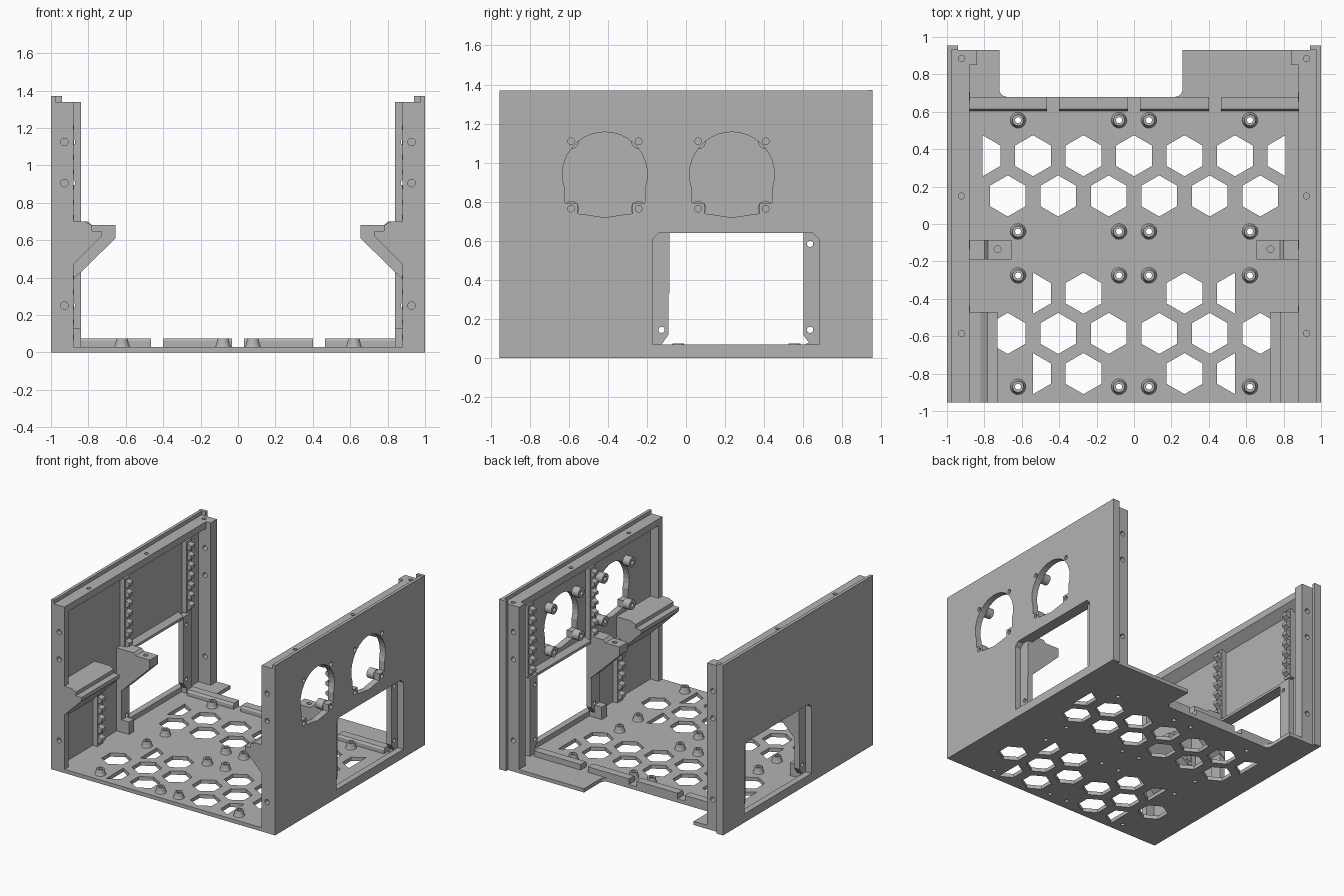
import bpy, bmesh, math
from mathutils import Matrix, Vector

cube = bpy.data.objects.get("Cube")
if cube:
    bpy.data.objects.remove(cube, do_unlink=True)

grey = bpy.data.materials.new("plain grey")
grey.use_nodes = True
grey.diffuse_color = (0.45, 0.45, 0.45, 1)
grey.node_tree.nodes["Principled BSDF"].inputs["Base Color"].default_value = (0.45, 0.45, 0.45, 1)


def prism(bm, pts, axis, lo, hi, side=1):
    """Extrude a 2D outline along an axis; side mirrors it across x."""
    def place(p, d):
        v = {"x": (d, p[0], p[1]), "y": (p[0], d, p[1]), "z": (p[0], p[1], d)}[axis]
        return Vector((v[0] * side, v[1], v[2]))
    part = bmesh.new()
    a = [part.verts.new(place(p, lo)) for p in pts]
    b = [part.verts.new(place(p, hi)) for p in pts]
    part.faces.new(a)
    part.faces.new(b)
    for i in range(len(pts)):
        j = (i + 1) % len(pts)
        part.faces.new((a[i], a[j], b[j], b[i]))
    bmesh.ops.recalc_face_normals(part, faces=part.faces)
    tmp = bpy.data.meshes.new("tmp")
    part.to_mesh(tmp)
    part.free()
    bm.from_mesh(tmp)
    bpy.data.meshes.remove(tmp)


def box(bm, x, y, z, side=1):
    prism(bm, [(x[0], y[0]), (x[1], y[0]), (x[1], y[1]), (x[0], y[1])], "z", *z, side)


def circle(u, v, r, n=20, start=0.0):
    return [(u + r * math.cos(start + math.tau * i / n),
             v + r * math.sin(start + math.tau * i / n)) for i in range(n)]


def finish(name, bm, cut=None):
    """Make an object from bm, cutting away the solids in cut."""
    me = bpy.data.meshes.new(name)
    bm.to_mesh(me)
    bm.free()
    ob = bpy.data.objects.new(name, me)
    bpy.context.collection.objects.link(ob)
    if cut:
        cme = bpy.data.meshes.new("cutter")
        cut.to_mesh(cme)
        cut.free()
        cutter = bpy.data.objects.new("cutter", cme)
        bpy.context.collection.objects.link(cutter)
        mod = ob.modifiers.new("cut", "BOOLEAN")
        mod.operation, mod.solver, mod.object = "DIFFERENCE", "EXACT", cutter
        mod.use_self = True
        bpy.context.view_layer.update()
        result = bpy.data.meshes.new_from_object(ob.evaluated_get(bpy.context.evaluated_depsgraph_get()))
        ob.modifiers.clear()
        ob.data = result
        bpy.data.objects.remove(cutter, do_unlink=True)
    ob.data.materials.clear()
    ob.data.materials.append(grey)
    return ob


FRONT, BACK, RAIL = -0.955, 0.93, 0.88

# floor plate with hexagon vents
bm, cut = bmesh.new(), bmesh.new()
notch = [(0.26, 0.93)]
notch += [(0.22 + 0.04 * math.cos(t), 0.72 + 0.04 * math.sin(t)) for t in [-math.pi / 8 * i for i in range(5)]]
notch += [(-0.68 - 0.04 * math.sin(t), 0.72 - 0.04 * math.cos(t)) for t in [math.pi / 8 * i for i in range(5)]]
notch += [(-0.72, 0.93)]
prism(bm, [(-0.95, FRONT), (0.95, FRONT), (0.95, BACK)] + notch + [(-0.95, BACK)], "z", 0, 0.03)
rows = [(0.365, (-0.54, -0.27, 0, 0.27, 0.54), 0.81),
        (0.15, (-0.675, -0.405, -0.135, 0.135, 0.405, 0.675), None),
        (-0.37, (-0.27, 0.27), 0.54),
        (-0.585, (-0.675, -0.405, -0.135, 0.135, 0.405, 0.675), None),
        (-0.8, (-0.27, 0.27), 0.54)]
for y, xs, half in rows:
    for x in xs:
        prism(cut, circle(x, y, 0.11, 6, math.pi / 6), "z", -0.1, 0.1)
    if half:
        for s in (-1, 1):
            outline = [(half, y + 0.11), (half - 0.095, y + 0.055), (half - 0.095, y - 0.055), (half, y - 0.11)]
            prism(cut, outline, "z", -0.1, 0.1, s)
posts = [(x, y) for x in (-0.62, -0.08, 0.08, 0.62) for y in (0.555, -0.04, -0.275, -0.87)]
for x, y in posts:
    prism(cut, circle(x, y, 0.016), "z", -0.1, 0.1)
finish("floor_plate", bm, cut)

# threaded standoffs: tapered rings
bm = bmesh.new()
for x, y in posts:
    rings = [[bm.verts.new((u, v, z)) for u, v in circle(x, y, r)]
             for r, z in ((0.042, 0.03), (0.036, 0.045), (0.03, 0.075), (0.016, 0.075), (0.016, 0.0))]
    for a, b in zip(rings, rings[1:]):
        for i in range(len(a)):
            j = (i + 1) % len(a)
            bm.faces.new((a[i], a[j], b[j], b[i]))
finish("standoffs", bm)

# raised rim along the rear edge of the floor
bm = bmesh.new()
for s in (-1, 1):
    for lo, hi in ((0.033, 0.40), (0.465, RAIL)):
        prism(bm, [(0.605, 0.03), (0.68, 0.03), (0.68, 0.075), (0.615, 0.075), (0.605, 0.06)], "x", lo, hi, s)
finish("rear_rim", bm)

for s, label in ((1, "left"), (-1, "right")):
    # side wall with its service opening
    bm, cut = bmesh.new(), bmesh.new()
    box(bm, (0.95, 1), (FRONT, BACK), (0, 1.34), s)
    recess = [(-0.17, 0.07), (0.68, 0.07), (0.68, 0.61), (0.65, 0.64), (-0.14, 0.64), (-0.17, 0.61)]
    prism(cut, recess, "x", 0.9, 1.1, s)
    fans = (-0.415, 0.235) if s > 0 else ()
    for y in fans:
        arc = [math.radians(-20 + 10 * i) for i in range(23)]
        outline = [(y + 0.217 * math.cos(t), 0.94 + 0.217 * math.sin(t)) for t in arc]
        lower = [(-0.205, 0.795), (-0.14, 0.795), (-0.14, 0.74), (-0.1, 0.735), (0, 0.72)]
        outline += [(y + u, v) for u, v in lower] + [(y - u, v) for u, v in lower[-2::-1]]
        prism(cut, outline, "x", 0.8, 1.1, s)
        for u in (-0.173, 0.173):
            for z in (0.765, 1.11):
                prism(cut, circle(y + u, z, 0.017), "x", 0.8, 1.1, s)
    finish(label + "_wall", bm, cut)

    # top lip and rear edge strip
    bm = bmesh.new()
    box(bm, (0.975, 1), (FRONT, BACK), (1.34, 1.37), s)
    box(bm, (0.94, 1), (BACK, 0.955), (0, 1.372), s)
    finish(label + "_edge_lip", bm)

    # bosses behind the fan screws
    if fans:
        bm, cut = bmesh.new(), bmesh.new()
        for y in fans:
            for u in (-0.173, 0.173):
                for z in (0.765, 1.11):
                    prism(bm, circle(y + u, z, 0.04), "x", 0.89, 0.95, s)
                    prism(cut, circle(y + u, z, 0.017), "x", 0.8, 1.1, s)
        finish("fan_bosses", bm, cut)

    # recessed jambs beside the opening
    bm, cut = bmesh.new(), bmesh.new()
    for lo, hi in ((-0.19, -0.09), (0.60, 0.70)):
        box(bm, (0.905, 0.95), (lo, hi), (0.03, 0.66), s)
    prism(cut, [(-0.125, 0.0), (-0.125, 0.07), (-0.09, 0.12), (0.6, 0.12), (0.635, 0.07), (0.635, 0.0)],
          "x", 0.8, 1.1, s)
    for y in (-0.125, 0.635):
        for z in (0.145, 0.585):
            prism(cut, circle(y, z, 0.016), "x", 0.8, 1.1, s)
    finish(label + "_opening_jambs", bm, cut)
    bm = bmesh.new()
    prism(bm, [(0.95, 0.64), (0.91, 0.64), (0.91, 0.66), (0.95, 0.69)], "y", -0.09, 0.60, s)
    finish(label + "_opening_header", bm)

    # front flange, top rail and rear post with screw holes
    bm, cut = bmesh.new(), bmesh.new()
    box(bm, (RAIL, 0.95), (FRONT, -0.905), (0.03, 1.285), s)
    for z in (0.25, 0.905, 1.125):
        prism(cut, circle(0.928, z, 0.02), "y", -1.1, -0.92, s)
    finish(label + "_front_flange", bm, cut)
    bm, cut = bmesh.new(), bmesh.new()
    prism(bm, [(0.95, 1.23), (RAIL, 1.285), (RAIL, 1.34), (0.95, 1.34)], "y", FRONT, 0.85, s)
    for y in (-0.585, 0.15):
        prism(cut, circle(0.922, y, 0.016), "z", 1.3, 1.4, s)
    finish(label + "_top_rail", bm, cut)
    bm, cut = bmesh.new(), bmesh.new()
    box(bm, (0.84, 0.95), (0.85, BACK), (0.03, 1.34), s)
    prism(cut, circle(0.922, 0.885, 0.016), "z", 1.3, 1.4, s)
    for z in (0.25, 0.905, 1.125):
        prism(cut, circle(0.89, z, 0.02), "y", 0.8, 1.0, s)
    finish(label + "_rear_post", bm, cut)

    # sloped front ledge
    bm = bmesh.new()
    prism(bm, [(0.95, 0.40), (RAIL, 0.47), (0.73, 0.62), (0.73, 0.65), (0.78, 0.65), (0.78, 0.68),
               (0.82, 0.70), (0.95, 0.70)], "y", FRONT, -0.47, s)
    finish(label + "_ledge", bm)

    # middle support bracket and its foot
    bm, cut = bmesh.new(), bmesh.new()
    prism(bm, [(0.95, 0.33), (RAIL, 0.39), (0.655, 0.61), (0.655, 0.68), (0.78, 0.68), (0.80, 0.70), (0.95, 0.70)],
          "y", -0.19, -0.085, s)
    prism(cut, circle(0.73, -0.135, 0.018), "z", 0.62, 0.8, s)
    finish(label + "_bracket", bm, cut)
    bm = bmesh.new()
    box(bm, (0.84, 0.905), (-0.19, -0.125), (0.03, 0.13), s)
    finish(label + "_bracket_foot", bm)

    # toothed mounting strips
    bm = bmesh.new()
    for y, z0, n in ((-0.11, 0.71, 7), (0.68, 0.71, 7), (-0.46, 0.07, 6)):
        box(bm, (0.91, 0.95), (y - 0.035, y + 0.035), (z0 - 0.04, z0 + 0.08 * n - 0.02), s)
        for i in range(n):
            z = z0 + 0.08 * i
            prism(bm, [(0.91, z - 0.02), (0.878, z), (0.878, z + 0.025), (0.91, z + 0.04)],
                  "y", y - 0.025, y + 0.025, s)
    finish(label + "_mount_strips", bm)
